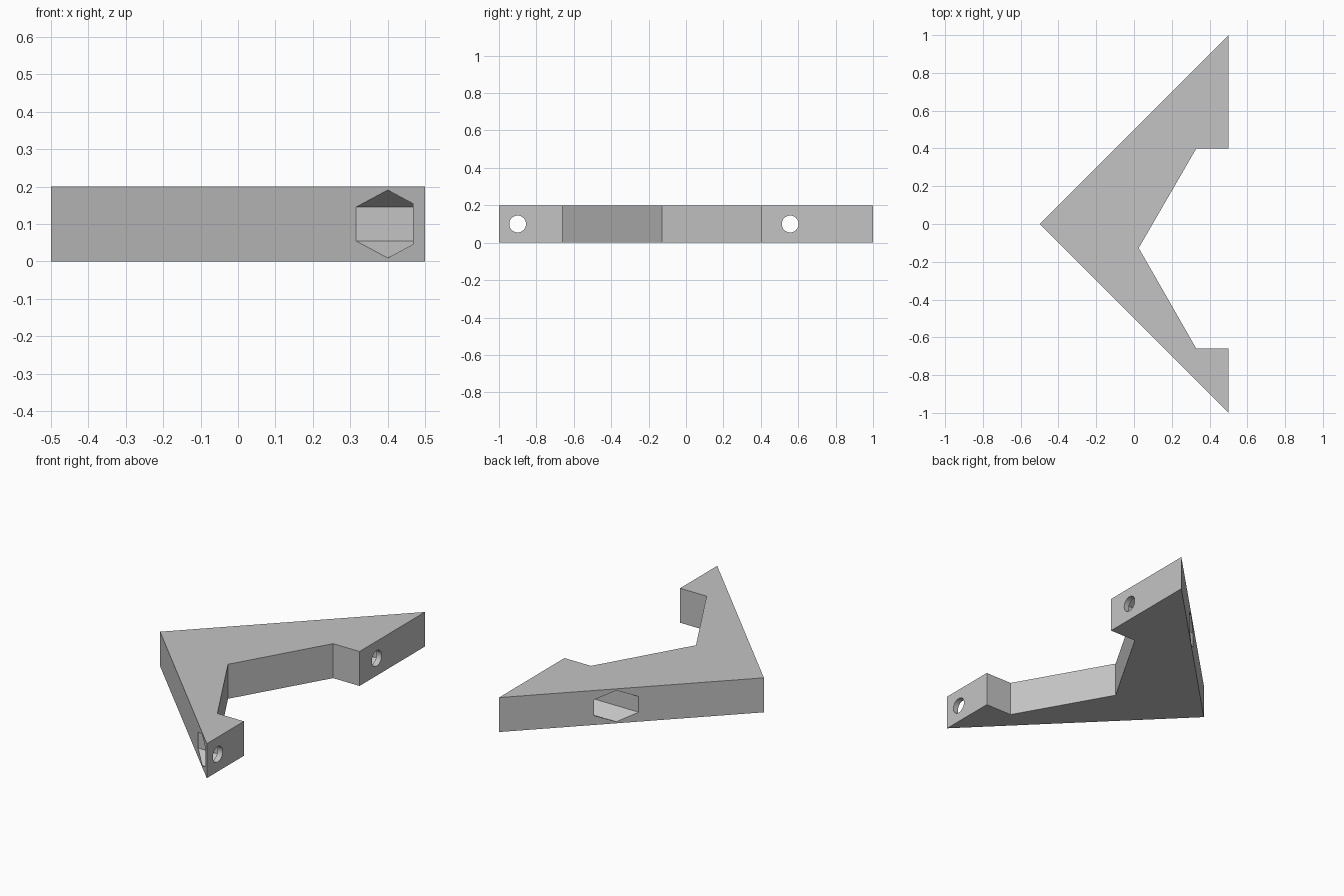
import bpy, bmesh
from math import sin, cos, tau

cube = bpy.data.objects.get("Cube")
if cube:
    bpy.data.objects.remove(cube, do_unlink=True)

HEIGHT = 0.2
HOLE_Y = (-0.9, 0.557)
FLOOR_X = 0.468   # depth plane of the nut pockets

grey = bpy.data.materials.new("plain grey")
grey.use_nodes = True
colour = (0.55, 0.55, 0.55, 1)
grey.diffuse_color = colour
grey.node_tree.nodes["Principled BSDF"].inputs["Base Color"].default_value = colour


def prism(name, outline, offset):
    """Extrude a closed 3D outline along an offset vector."""
    bm = bmesh.new()
    face = bm.faces.new([bm.verts.new(p) for p in outline])
    top = bmesh.ops.extrude_face_region(bm, geom=[face])
    verts = [v for v in top["geom"] if isinstance(v, bmesh.types.BMVert)]
    bmesh.ops.translate(bm, verts=verts, vec=offset)
    bmesh.ops.recalc_face_normals(bm, faces=bm.faces)
    mesh = bpy.data.meshes.new(name)
    bm.to_mesh(mesh)
    bm.free()
    mesh.materials.append(grey)
    obj = bpy.data.objects.new(name, mesh)
    bpy.context.collection.objects.link(obj)
    return obj


def ring(x, y, ry, rz, sides):
    return [(x, y + ry * sin(tau * i / sides), HEIGHT / 2 + rz * cos(tau * i / sides))
            for i in range(sides)]


# Angled bracket body
profile = [(-0.5, 0), (0.5, -1), (0.5, -0.66), (0.33, -0.66),
           (0.025, -0.127), (0.33, 0.4), (0.5, 0.4), (0.5, 1)]
body = prism("corner_bracket", [(x, y, 0) for x, y in profile], (0, 0, HEIGHT))

# Hexagonal nut pockets from the slanted sides, bolt holes through the end faces
cutters = []
for y in HOLE_Y:
    cutters.append(prism("nut_pocket_cutter", ring(-0.7, y, 0.0976, 0.0907, 6),
                         (FLOOR_X + 0.7, 0, 0)))
    cutters.append(prism("bolt_hole_cutter", ring(FLOOR_X - 0.05, y, 0.045, 0.045, 32),
                         (0.2, 0, 0)))

bpy.context.view_layer.objects.active = body
for cutter in cutters:
    cutter.hide_render = True
    mod = body.modifiers.new("cut", "BOOLEAN")
    mod.operation = "DIFFERENCE"
    mod.solver = "EXACT"
    mod.object = cutter
    bpy.ops.object.modifier_apply(modifier=mod.name)
    bpy.data.objects.remove(cutter, do_unlink=True)
